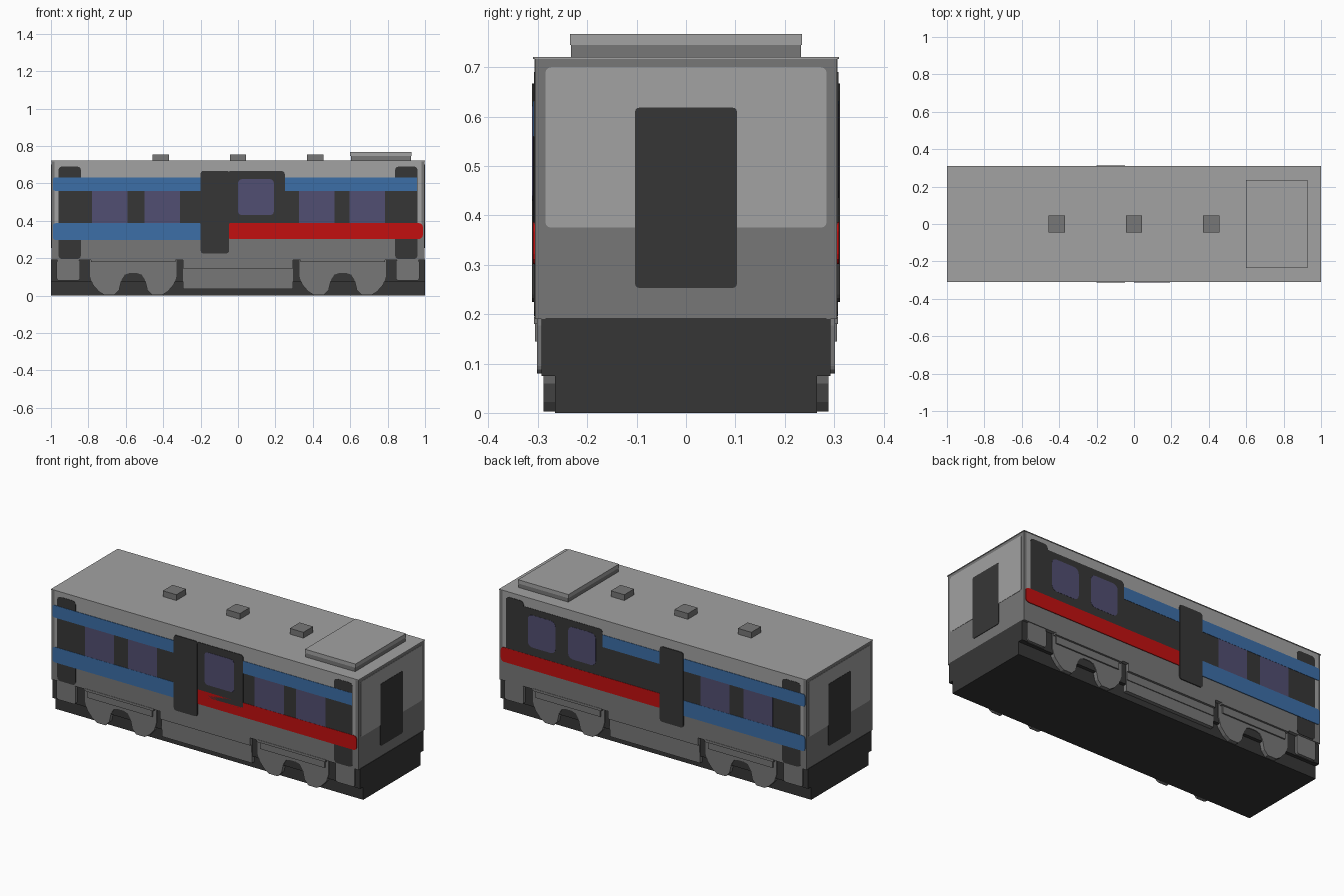
import bpy, bmesh, math

cube = bpy.data.objects.get("Cube")
if cube:
    bpy.data.objects.remove(cube, do_unlink=True)


def material(name, rgb):
    m = bpy.data.materials.new(name)
    m.use_nodes = True
    m.diffuse_color = (*rgb, 1)
    m.node_tree.nodes["Principled BSDF"].inputs["Base Color"].default_value = (*rgb, 1)
    return m


LIGHT = material("light grey", (0.36, 0.36, 0.36))
GREY = material("mid grey", (0.185, 0.185, 0.185))
DARK = material("charcoal", (0.037, 0.037, 0.037))
BLUE = material("stripe blue", (0.045, 0.157, 0.39))
RED = material("stripe red", (0.54, 0.005, 0.005))
GLASS = material("window purple", (0.083, 0.077, 0.168))


def prism(name, pts, axis, a, b, mat):
    """Extrude a 2D outline along 'x' (outline in y,z) or 'y' (outline in x,z)."""
    def place(p, d):
        return (d, p[0], p[1]) if axis == 'x' else (p[0], d, p[1])
    bm = bmesh.new()
    low = [bm.verts.new(place(p, a)) for p in pts]
    high = [bm.verts.new(place(p, b)) for p in pts]
    bm.faces.new(low)
    bm.faces.new(high)
    n = len(pts)
    for i in range(n):
        j = (i + 1) % n
        bm.faces.new((low[i], low[j], high[j], high[i]))
    bmesh.ops.recalc_face_normals(bm, faces=bm.faces)
    me = bpy.data.meshes.new(name)
    bm.to_mesh(me)
    bm.free()
    me.materials.append(mat)
    ob = bpy.data.objects.new(name, me)
    bpy.context.collection.objects.link(ob)
    return ob


def rounded(u0, u1, v0, v1, r=0.0):
    if r <= 0:
        return [(u0, v0), (u1, v0), (u1, v1), (u0, v1)]
    pts = []
    corners = [(u1 - r, v1 - r), (u0 + r, v1 - r), (u0 + r, v0 + r), (u1 - r, v0 + r)]
    for k, (cu, cv) in enumerate(corners):
        for s in range(4):
            t = math.radians(90 * k + 30 * s)
            pts.append((cu + r * math.cos(t), cv + r * math.sin(t)))
    return pts


def box(name, x0, x1, y0, y1, z0, z1, mat):
    return prism(name, rounded(x0, x1, z0, z1), 'y', y0, y1, mat)


def side_plate(name, side, x0, x1, z0, z1, depth, mat, r=0.0):
    prism(name, rounded(x0, x1, z0, z1, r), 'y', side * 0.302, side * depth, mat)


SKIN, PANEL, PANE, STRIPE, DOOR = 0.307, 0.308, 0.309, 0.310, 0.3115

# Body shell with a light roof
body = box("body_shell", -0.997, 0.997, -0.306, 0.306, 0.19, 0.72, GREY)
body.data.materials.append(LIGHT)
for f in body.data.polygons:
    if f.normal.z > 0.9:
        f.material_index = 1

# Light roof edge plate gives the full outer width
box("roof_sheet", -1.0, 1.0, -0.31, 0.31, 0.717, 0.721, LIGHT)

# Ends: light upper panel and gangway door
for s, end in ((1, "left"), (-1, "right")):
    prism(end + "_end_panel", rounded(-0.285, 0.285, 0.375, 0.70, 0.012), 'x', s * 0.99, s * 0.9985, LIGHT)
    prism(end + "_end_door", rounded(-0.103, 0.103, 0.253, 0.618, 0.008), 'x', s * 0.99, s * 1.0, DARK)

# Parts shared by both long sides
for s, n in ((-1, "front"), (1, "back")):
    side_plate(n + "_upper_skin", s, -0.98, 0.98, 0.375, 0.7195, SKIN, LIGHT)
    side_plate(n + "_window_band", s, -0.955, 0.955, 0.34, 0.60, PANEL, DARK)
    side_plate(n + "_corner_strip", s, -0.96, -0.84, 0.195, 0.69, PANEL + 0.0003, DARK, 0.02)
    for i, x in enumerate((-0.685, -0.405)):
        side_plate(f"{n}_right_window_{i + 1}", s, x - 0.095, x + 0.095, 0.38, 0.565, PANE, GLASS)
    side_plate(n + "_blue_upper_stripe", s, -0.99, -0.19, 0.56, 0.632, STRIPE, BLUE, 0.012)
    side_plate(n + "_blue_lower_stripe", s, -0.99, -0.19, 0.297, 0.387, STRIPE, BLUE, 0.015)
    side_plate(n + "_red_stripe", s, -0.06, 0.988, 0.302, 0.387, STRIPE, RED, 0.02)
    side_plate(n + "_door", s, -0.2, -0.047, 0.225, 0.667, DOOR, DARK, 0.015)

# Front side: cab window by the door, then two windows under the stripe
side_plate("front_corner_strip_left", -1, 0.84, 0.96, 0.195, 0.69, PANEL + 0.0003, DARK, 0.02)
side_plate("front_door_panel", -1, -0.06, 0.25, 0.35, 0.665, STRIPE, DARK, 0.015)
side_plate("front_door_window", -1, 0.0, 0.192, 0.43, 0.622, DOOR, GLASS, 0.02)
side_plate("front_blue_stripe_left", -1, 0.24, 0.957, 0.56, 0.632, PANE + 0.0005, BLUE)
for i, x in enumerate((0.42, 0.69)):
    side_plate(f"front_left_window_{i + 1}", -1, x - 0.095, x + 0.095, 0.38, 0.565, PANE, GLASS)

# Back side: dark compartment panel with two rounded windows
side_plate("back_compartment_panel", 1, 0.327, 0.955, 0.35, 0.662, PANE, DARK, 0.02)
side_plate("back_compartment_corner", 1, 0.84, 0.955, 0.35, 0.69, PANE + 0.0003, DARK, 0.02)
side_plate("back_blue_stripe_left", 1, -0.06, 0.327, 0.56, 0.632, PANE + 0.0005, BLUE)
for i, x in enumerate((0.46, 0.722)):
    side_plate(f"back_left_window_{i + 1}", 1, x - 0.09, x + 0.09, 0.435, 0.625, STRIPE, GLASS, 0.03)

# Roof equipment
for i, x in enumerate((-0.413, 0.0, 0.413)):
    box(f"roof_vent_{i + 1}", x - 0.044, x + 0.044, -0.045, 0.045, 0.72, 0.755, GREY)
box("roof_unit_base", 0.603, 0.925, -0.233, 0.233, 0.72, 0.745, GREY)
box("roof_unit_lid", 0.6, 0.928, -0.235, 0.235, 0.745, 0.767, LIGHT)

# Dark underframe
box("underframe_upper", -1.0, 1.0, -0.285, 0.285, 0.075, 0.192, DARK)
box("underframe_lower", -1.0, 1.0, -0.265, 0.265, 0.0, 0.075, DARK)
for s, end in ((1, "left"), (-1, "right")):
    prism(end + "_buffer", rounded(-0.293, 0.293, 0.075, 0.19), 'x', s * 0.96, s * 1.0, DARK)

# Half outline of a bogie side frame with two wheels, mirrored about its middle
half = [(0.232, 0.19), (0.232, 0.105), (0.218, 0.06), (0.185, 0.022), (0.155, 0.003),
        (0.10, 0.003), (0.075, 0.03), (0.062, 0.085), (0.045, 0.112), (0.02, 0.12)]
for s, n in ((-1, "front"), (1, "back")):
    for x, e in ((-0.56, "right"), (0.56, "left")):
        outline = [(x + u, z) for u, z in half] + [(x - u, z) for u, z in reversed(half)]
        prism(f"{n}_{e}_bogie", outline, 'y', s * 0.25, s * 0.289, GREY)
        prism(f"{n}_{e}_bogie_beam", rounded(x - 0.21, x + 0.21, 0.138, 0.182), 'y',
              s * 0.25, s * 0.297, GREY)
        prism(f"{n}_{e}_bogie_rim", rounded(x - 0.225, x + 0.225, 0.18, 0.194), 'y',
              s * 0.25, s * 0.308, GREY)
    # Stepped equipment box between the bogies
    for part, z0, z1, d in (("top", 0.145, 0.194, 0.306), ("middle", 0.10, 0.145, 0.293),
                            ("bottom", 0.035, 0.10, 0.288)):
        box(f"{n}_equipment_{part}", -0.293, 0.293, min(s * 0.25, s * d), max(s * 0.25, s * d),
            z0, z1, GREY)
    # Corner steps
    for x, e in ((-0.907, "right"), (0.907, "left")):
        prism(f"{n}_{e}_step", rounded(x - 0.063, x + 0.063, 0.08, 0.192, 0.015), 'y',
              s * 0.25, s * 0.302, GREY)
